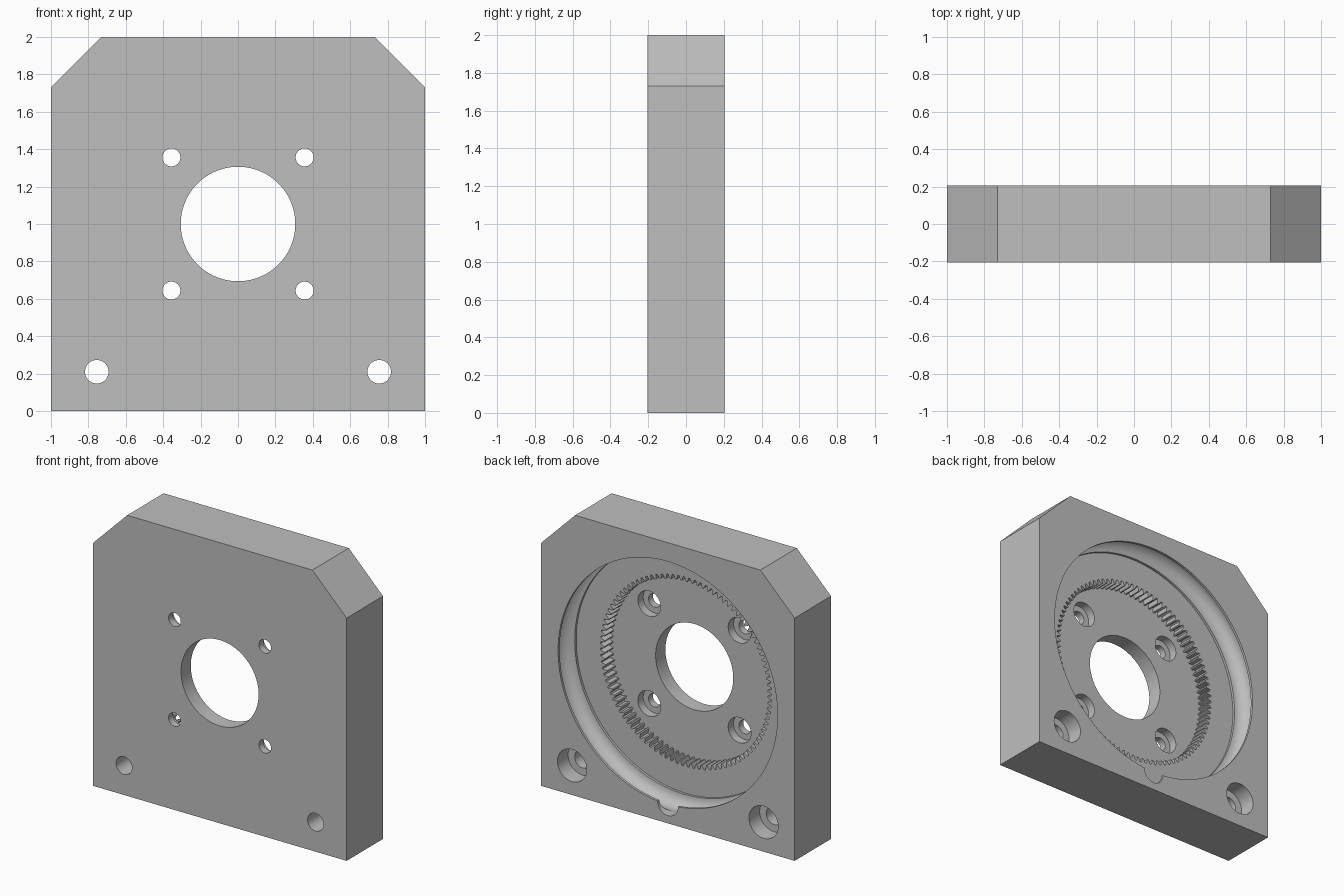
import bpy, bmesh
from math import sin, cos, pi

default = bpy.data.objects.get("Cube")
if default:
    bpy.data.objects.remove(default, do_unlink=True)

GREY = (0.52, 0.52, 0.52, 1.0)
metal = bpy.data.materials.new("light_grey_metal")
metal.use_nodes = True
metal.diffuse_color = GREY
metal.node_tree.nodes["Principled BSDF"].inputs["Base Color"].default_value = GREY

BACK, FRONT, MID = 0.205, -0.205, 1.0   # plate faces and bore height
FLOOR, POCKET = 0.0, -0.095             # levels of the two recesses


def finish(name, bm):
    bmesh.ops.recalc_face_normals(bm, faces=bm.faces)
    mesh = bpy.data.meshes.new(name)
    bm.to_mesh(mesh)
    bm.free()
    mesh.materials.append(metal)
    obj = bpy.data.objects.new(name, mesh)
    bpy.context.collection.objects.link(obj)
    return obj


def prism(name, outline, y0, y1):
    """Extrude an x-z outline from y0 to y1."""
    bm = bmesh.new()
    face = bm.faces.new([bm.verts.new((x, y0, z)) for x, z in outline])
    new = bmesh.ops.extrude_face_region(bm, geom=[face])["geom"]
    verts = [v for v in new if isinstance(v, bmesh.types.BMVert)]
    bmesh.ops.translate(bm, verts=verts, vec=(0, y1 - y0, 0))
    return finish(name, bm)


def circle(x, z, r, n=48):
    return [(x + r * cos(2 * pi * i / n), z + r * sin(2 * pi * i / n)) for i in range(n)]


def lathe(name, profile, n=144):
    """Revolve a closed (radius, y) profile about the bore axis."""
    bm = bmesh.new()
    rings = []
    for i in range(n):
        a = 2 * pi * i / n
        rings.append([bm.verts.new((r * cos(a), y, MID + r * sin(a))) for r, y in profile])
    for i in range(n):
        a, b = rings[i], rings[(i + 1) % n]
        for j in range(len(profile) - 1):
            bm.faces.new((a[j], a[j + 1], b[j + 1], b[j]))
    for j in (0, -1):
        bm.faces.new([ring[j] for ring in rings])
    return finish(name, bm)


def cut(target, cutter):
    cutter.hide_render = True
    mod = target.modifiers.new(cutter.name, 'BOOLEAN')
    mod.operation = 'DIFFERENCE'
    mod.solver = 'EXACT'
    mod.object = cutter
    bpy.context.view_layer.objects.active = target
    bpy.ops.object.modifier_apply(modifier=mod.name)
    bpy.data.objects.remove(cutter, do_unlink=True)


# Plate with two chamfered top corners
right_half = [(1, 0), (1, 1.73), (0.73, 2)]
plate = prism("housing_plate", right_half + [(-x, z) for x, z in reversed(right_half)], FRONT, BACK)

# Round recess whose wall carries a half-round ball race
R, BALL = 0.865, 0.085
race_y = (BACK + FLOOR) / 2
arc = [(R + BALL * cos(t), race_y + BALL * sin(t))
       for t in [pi / 2 - pi * i / 16 for i in range(17)]]
cut(plate, lathe("race_cutter", [(R, BACK + 0.1)] + arc + [(R, FLOOR)]))

# Ball loading notch at the bottom of the race
cut(plate, prism("notch_cutter", circle(0, MID - R, 0.08), race_y, BACK + 0.1))

# Toothed pocket: internal ring gear sunk in the recess floor
TEETH, ROOT, TIP = 96, 0.675, 0.643
gear = []
for i in range(TEETH):
    for offset, r in ((0.0, TIP), (0.22, TIP), (0.48, ROOT), (0.74, ROOT)):
        a = 2 * pi * (i + offset) / TEETH
        gear.append((r * cos(a), MID + r * sin(a)))
cut(plate, prism("gear_cutter", gear, POCKET, FLOOR + 0.1))

# Central bore
cut(plate, prism("bore_cutter", circle(0, MID, 0.306, 96), FRONT - 0.1, FLOOR))


def bolt_hole(x, z, r, head_r, seat, top):
    """Through hole with a counterbore open to the back."""
    cut(plate, prism("hole_cutter", circle(x, z, r), FRONT - 0.1, top))
    cut(plate, prism("head_cutter", circle(x, z, head_r), seat, top))


for side in (-1, 1):
    # Mounting holes near the bottom corners
    bolt_hole(side * 0.755, 0.21, 0.063, 0.115, BACK - 0.12, BACK + 0.1)
    # Four bolt holes around the bore
    for up in (-1, 1):
        bolt_hole(side * 0.356, MID + up * 0.356, 0.048, 0.09, POCKET - 0.06, FLOOR)

# Smooth round walls, keep edges sharp
bpy.ops.object.select_all(action='DESELECT')
plate.select_set(True)
bpy.context.view_layer.objects.active = plate
bpy.ops.object.shade_smooth_by_angle(angle=pi / 7)
